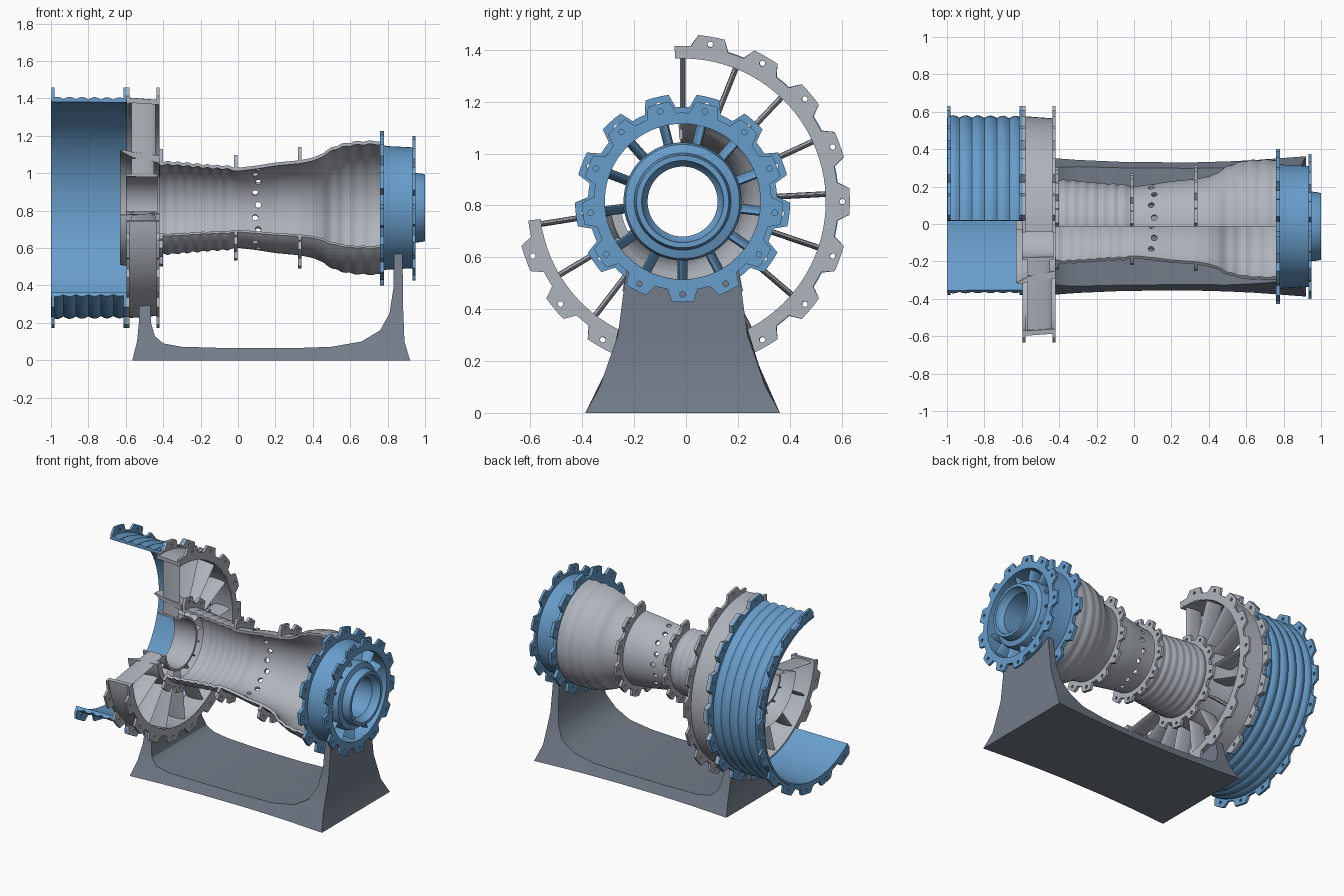
import bpy, bmesh, math
from mathutils import Matrix, Vector

AY, AZ = -0.013, 0.815          # engine axis runs along x

cube = bpy.data.objects.get("Cube")
if cube:
    bpy.data.objects.remove(cube, do_unlink=True)


def material(name, rgb):
    m = bpy.data.materials.new(name)
    m.use_nodes = True
    m.diffuse_color = (*rgb, 1)
    m.node_tree.nodes["Principled BSDF"].inputs["Base Color"].default_value = (*rgb, 1)
    return m


BLUE = material("blue", (0.14, 0.34, 0.60))
GREY = material("light grey", (0.43, 0.46, 0.51))
DARK = material("dark grey", (0.17, 0.20, 0.25))


def make(name, bm, mat, cutter=None):
    """Turn a bmesh into an object, optionally cut by another bmesh."""
    bmesh.ops.recalc_face_normals(bm, faces=bm.faces)
    me = bpy.data.meshes.new(name)
    bm.to_mesh(me)
    bm.free()
    ob = bpy.data.objects.new(name, me)
    bpy.context.collection.objects.link(ob)
    if mat:
        me.materials.append(mat)
    bpy.ops.object.select_all(action='DESELECT')
    ob.select_set(True)
    bpy.context.view_layer.objects.active = ob
    if cutter:
        tool = make(name + " cutter", cutter, None)
        tool.hide_render = True
        tool.select_set(False)
        ob.select_set(True)
        bpy.context.view_layer.objects.active = ob
        mod = ob.modifiers.new("cut", 'BOOLEAN')
        mod.operation, mod.solver, mod.object = 'DIFFERENCE', 'EXACT', tool
        bpy.ops.object.modifier_apply(modifier="cut")
        bpy.data.objects.remove(tool, do_unlink=True)
    bpy.ops.object.shade_smooth_by_angle(angle=math.radians(32))
    return ob


def polar(x, r, deg):
    a = math.radians(deg)       # measured from the top towards +y
    return Vector((x, AY + r * math.sin(a), AZ + r * math.cos(a)))


def sweep(slices, full):
    """Bridge a list of (angle, closed profile) slices around the axis."""
    bm = bmesh.new()
    rings = [[bm.verts.new(polar(x, r, a)) for x, r in prof] for a, prof in slices]
    n = len(rings[0])
    for i in range(len(rings) - (not full)):
        p, q = rings[i], rings[(i + 1) % len(rings)]
        for j in range(n):
            k = (j + 1) % n
            bm.faces.new((p[j], p[k], q[k], q[j]))
    if not full:
        bm.faces.new(rings[0])
        bm.faces.new(rings[-1][::-1])
    return bm


def shell(name, mat, prof, a0, a1, cutter=None):
    full = a1 - a0 >= 360
    n = math.ceil((a1 - a0) / 4)
    steps = n if full else n + 1
    make(name, sweep([(a0 + (a1 - a0) * i / n, prof) for i in range(steps)], full), mat, cutter)


def add_cylinder(bm, mid, direction, radius, depth, sides=12):
    rot = direction.to_track_quat('Z', 'Y').to_matrix().to_4x4()
    bmesh.ops.create_cone(bm, cap_ends=True, segments=sides, radius1=radius, radius2=radius,
                          depth=depth, matrix=Matrix.Translation(mid) @ rot)


def flange(name, mat, x, thick, r_in, r_base, r_lobe, count, first, a0, a1):
    """Flat ring with bolted lobes around its rim."""
    step = 360 / count
    full = a1 - a0 >= 360
    start = first - step / 2 if full else a0
    end = start + 360 if full else a1

    def radius(a):
        d = abs((a - first + step / 2) % step - step / 2) / step
        t = min(1, max(0, (0.35 - d) / 0.12))
        return r_base + (r_lobe - r_base) * t

    angles = {start, end}
    for k in range(-1, count + 1):
        for f in (-0.5, -0.35, -0.23, -0.1, 0.1, 0.23, 0.35):
            a = first + (k + f) * step
            if start + 0.3 < a < end - 0.3:
                angles.add(a)
    angles = sorted(angles)[:-1] if full else sorted(angles)
    lo, hi = x - thick / 2, x + thick / 2
    slices = [(a, [(lo, r_in), (lo, radius(a)), (hi, radius(a)), (hi, r_in)]) for a in angles]
    bolts = bmesh.new()
    for k in range(count):
        a = first + k * step
        if full or start + step / 4 < a < end - step / 4:
            add_cylinder(bolts, polar(x, r_lobe * 0.6 + r_base * 0.4 - 0.012, a), Vector((1, 0, 0)),
                         0.011, 0.1, 10)
    make(name, sweep(slices, full), mat, bolts)


def vanes(name, mat, x, chord, thick, r0, r1, angles, pitch=0):
    """Streamlined radial struts."""
    bm = bmesh.new()
    for a in angles:
        m = (Matrix.Translation((x, AY, AZ)) @ Matrix.Rotation(-math.radians(a), 4, 'X')
             @ Matrix.Translation((0, 0, (r0 + r1) / 2)) @ Matrix.Rotation(math.radians(pitch), 4, 'Z')
             @ Matrix.Diagonal((chord / 2, thick / 2, 1, 1)))
        bmesh.ops.create_cone(bm, cap_ends=True, segments=12, radius1=1, radius2=1,
                              depth=r1 - r0, matrix=m)
    make(name, bm, mat)


def lerp(points, x):
    for (xa, ra), (xb, rb) in zip(points, points[1:]):
        if x <= xb:
            t = max(0, (x - xa) / (xb - xa))
            return ra + (rb - ra) * t
    return points[-1][1]


def ribbed(points, ribs, wall, n, wavy_inside=True):
    """Closed wall profile; ribs = (x0, x1, count, depth) corrugated zones."""
    outer, inner = [], []
    for i in range(n + 1):
        x = points[0][0] + (points[-1][0] - points[0][0]) * i / n
        r = lerp(points, x)
        wave = sum(d * abs(math.sin(math.pi * c * (x - x0) / (x1 - x0)))
                   for x0, x1, c, d in ribs if x0 <= x <= x1)
        outer.append((x, r + wave))
        inner.append((x, r - wall + (wave if wavy_inside else 0)))
    return outer + inner[::-1]


# Fan case
shell("fan_case", BLUE, ribbed([(-1, 0.582), (-0.6, 0.578)], [(-1, -0.6, 6, 0.013)], 0.014, 36, False), 3, 217)
for name, x in (("front", -0.99), ("rear", -0.603)):
    flange("fan_case_flange_" + name, BLUE, x, 0.016, 0.568, 0.603, 0.645, 18, 10, 3, 217)

# Fan frame with struts, splitter and inner hub
shell("fan_frame_ring", GREY, [(-0.592, 0.59), (-0.42, 0.577), (-0.42, 0.552), (-0.592, 0.563)], -3, 263)
for name, x in (("front", -0.587), ("rear", -0.427)):
    flange("fan_frame_flange_" + name, GREY, x, 0.016, 0.558, 0.6, 0.645, 18, 10, -3, 263)
strut_angles = [i * 21.75 for i in range(13)]
vanes("fan_frame_struts", GREY, -0.505, 0.13, 0.022, 0.275, 0.57, strut_angles)
shell("splitter", GREY, [(-0.63, 0.305), (-0.605, 0.31), (-0.56, 0.297), (-0.42, 0.28),
                         (-0.42, 0.24), (-0.56, 0.268)], -3, 263)
vanes("inlet_vanes", GREY, -0.51, 0.12, 0.016, 0.172, 0.265, strut_angles)
shell("inlet_hub", GREY, [(-0.6, 0.182), (-0.43, 0.18), (-0.43, 0.165), (-0.6, 0.167)], -3, 263)

# Core case with a ring of ports
core = [(-0.42, 0.244), (-0.3, 0.236), (-0.15, 0.222), (0, 0.214), (0.1, 0.226), (0.2, 0.242),
        (0.33, 0.254), (0.4, 0.268), (0.45, 0.289), (0.5, 0.317), (0.55, 0.336), (0.62, 0.35), (0.775, 0.355)]
ports = bmesh.new()
for i in range(12):
    a = 12 + i * 18.5
    add_cylinder(ports, polar(0.1 + 0.008 * (-1) ** i, 0.22, a), polar(0, 1, a) - polar(0, 0, a), 0.016, 0.12)
shell("core_case", GREY, ribbed(core, [(-0.4, -0.03, 7, 0.011), (0.46, 0.74, 4, 0.007)], 0.018, 90),
      0, 233, ports)
for name, x, r_in, r_base, r_lobe, count in (("front", -0.412, 0.235, 0.275, 0.315, 12),
                                             ("middle", -0.012, 0.205, 0.247, 0.283, 12),
                                             ("rear", 0.33, 0.242, 0.285, 0.325, 12)):
    flange("core_flange_" + name, GREY, x, 0.02, r_in, r_base, r_lobe, count, 10, 0, 233)

# Turbine rear frame
shell("rear_frame_ring", BLUE, [(0.775, 0.335), (0.8, 0.33), (0.94, 0.323), (0.94, 0.3), (0.775, 0.305)], 0, 360)
flange("rear_frame_flange_front", BLUE, 0.77, 0.022, 0.31, 0.365, 0.415, 13, 180, 0, 360)
flange("rear_frame_flange_rear", BLUE, 0.94, 0.016, 0.3, 0.343, 0.388, 13, 180, 0, 360)
vanes("rear_frame_struts", BLUE, 0.86, 0.12, 0.03, 0.215, 0.312, [180 + i * 360 / 13 for i in range(13)], 12)
shell("rear_hub", BLUE, [(0.79, 0.225), (0.91, 0.228), (0.935, 0.22), (0.945, 0.187), (0.985, 0.182),
                         (1, 0.178), (1, 0.158), (0.97, 0.152), (0.95, 0.135), (0.79, 0.135)], 0, 360)

# Display stand: paired outer and inner edge points swept across a flared width
edge_pairs = [(-0.53, 0.34, -0.47, 0.34), (-0.53, 0.2, -0.465, 0.2), (-0.54, 0.1, -0.445, 0.13),
              (-0.565, 0, -0.4, 0.09), (-0.3, 0, -0.3, 0.072), (-0.05, 0, -0.05, 0.065),
              (0.3, 0, 0.3, 0.065), (0.5, 0, 0.5, 0.072), (0.65, 0, 0.66, 0.1),
              (0.92, 0, 0.76, 0.16), (0.89, 0.1, 0.81, 0.25), (0.882, 0.3, 0.83, 0.38), (0.88, 0.58, 0.835, 0.58)]
half_width = [(0, 0.375), (0.1, 0.322), (0.2, 0.28), (0.3, 0.25), (0.4, 0.23), (0.58, 0.213)]
bm = bmesh.new()


def stand_point(x, z, side):
    pinch = 1 - 0.09 * max(0, 1 - ((x - 0.18) / 0.74) ** 2) * (z < 0.15)
    return bm.verts.new((x, AY + side * lerp(half_width, z) * pinch, z))


rows = [[stand_point(xo, zo, -1), stand_point(xo, zo, 1), stand_point(xi, zi, 1), stand_point(xi, zi, -1)]
        for xo, zo, xi, zi in edge_pairs]
for p, q in zip(rows, rows[1:]):
    for j in range(4):
        k = (j + 1) % 4
        bm.faces.new((p[j], p[k], q[k], q[j]))
bm.faces.new(rows[0])
bm.faces.new(rows[-1][::-1])
saddle = bmesh.new()
for x, r in ((-0.5, 0.575), (0.86, 0.318)):
    add_cylinder(saddle, Vector((x, AY, AZ)), Vector((1, 0, 0)), r, 0.3, 96)
make("stand", bm, DARK, saddle)
